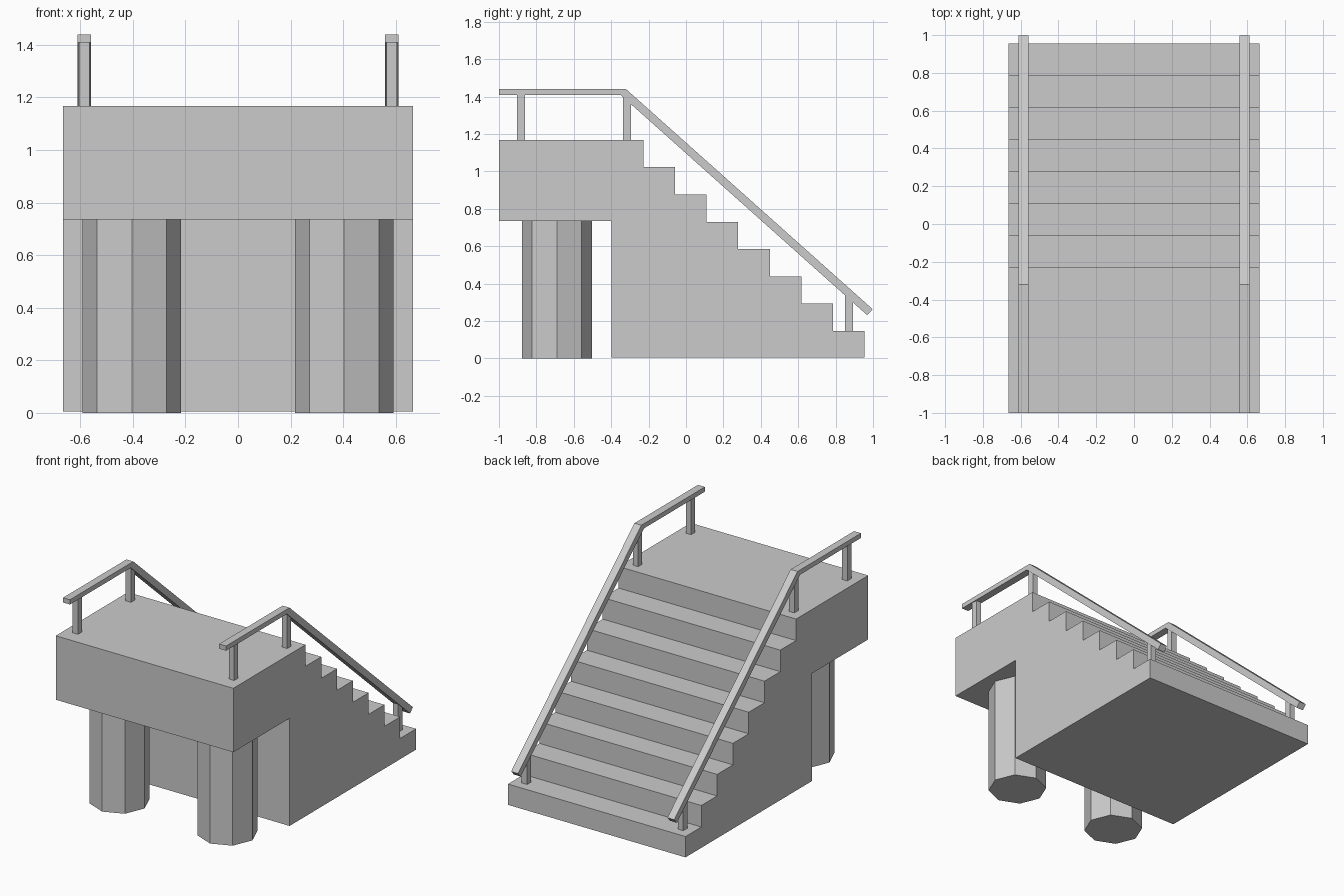
import bpy, bmesh

if "Cube" in bpy.data.objects:
    bpy.data.objects.remove(bpy.data.objects["Cube"])


def extrude_profile(name, profile, x0, x1):
    """Solid made from a (y, z) outline swept along x."""
    bm = bmesh.new()
    face = bm.faces.new([bm.verts.new((x0, y, z)) for y, z in profile])
    swept = bmesh.ops.extrude_face_region(bm, geom=[face])["geom"]
    verts = [v for v in swept if isinstance(v, bmesh.types.BMVert)]
    bmesh.ops.translate(bm, verts=verts, vec=(x1 - x0, 0, 0))
    bmesh.ops.recalc_face_normals(bm, faces=bm.faces)
    mesh = bpy.data.meshes.new(name)
    bm.to_mesh(mesh)
    bm.free()
    obj = bpy.data.objects.new(name, mesh)
    bpy.context.collection.objects.link(obj)
    return obj


# Platform and staircase as one stepped outline
STEPS, TOP, BASE = 8, 1.168, 0.006
RISE = (TOP - BASE - 0.141) / (STEPS - 1)
RUN = (0.955 + 0.228) / (STEPS - 1)
outline = [(0.955, BASE), (-0.398, BASE), (-0.398, 0.735), (-1.0, 0.735), (-1.0, TOP)]
for i in range(STEPS):
    y, z = -0.228 + i * RUN, TOP - i * RISE
    outline.append((y, z))
    if i < STEPS - 1:
        outline.append((y, z - RISE))
extrude_profile("platform_and_stairs", outline, -0.665, 0.665)

# Bent handrail outline, mitred at the bend
RAIL = [(-1.0, 1.408), (-0.349, 1.408), (0.969, 0.231),
        (0.998, 0.263), (-0.321, 1.44), (-1.0, 1.44)]


def rail_underside(y):
    return min(1.408, 1.408 - (y + 0.349) * (1.408 - 0.231) / (0.969 + 0.349))


for side, s in (("left", -1), ("right", 1)):
    # Handrail
    extrude_profile(f"handrail_{side}", RAIL, s * 0.585 - 0.026, s * 0.585 + 0.026)

    # Posts, cut to meet the underside of the rail
    for part, y, z in (("front", -0.883, TOP), ("middle", -0.316, TOP),
                       ("bottom", 0.872, BASE + 0.141)):
        a, b = y - 0.0215, y + 0.0215
        extrude_profile(f"{part}_post_{side}",
                        [(a, z), (b, z), (b, rail_underside(b)), (a, rail_underside(a))],
                        s * 0.585 - 0.02, s * 0.585 + 0.02)

    # Octagonal support column
    bpy.ops.mesh.primitive_cylinder_add(vertices=8, radius=0.187, depth=0.735,
                                        location=(s * 0.404, -0.69, 0.3675))
    bpy.context.object.name = f"support_column_{side}"
